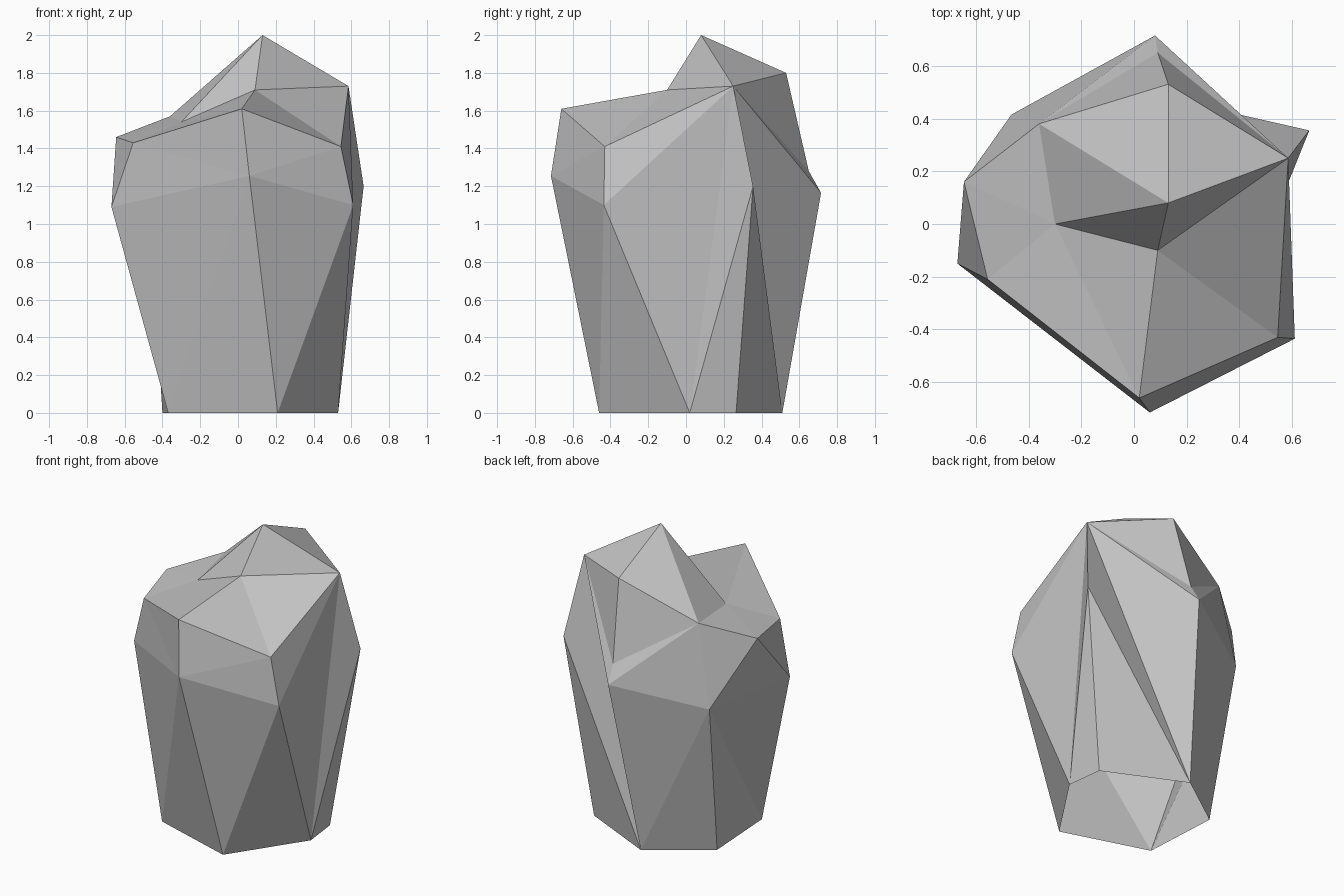
import bpy
import bmesh

cube = bpy.data.objects.get("Cube")
if cube:
    bpy.data.objects.remove(cube, do_unlink=True)

# Plain stone colour
stone = bpy.data.materials.new("stone_grey")
stone.use_nodes = True
grey = (0.55, 0.55, 0.55, 1)
stone.diffuse_color = grey
stone.node_tree.nodes["Principled BSDF"].inputs["Base Color"].default_value = grey

# Corners of the boulder, grouped by height
corners = {
    # peak and crown
    "peak": (.13, .08, 2), "notch": (-.30, 0, 1.54), "saddle": (.09, -.10, 1.71),
    "back_crest": (.13, .53, 1.8), "side_crest": (.585, .25, 1.73),
    "back_ledge": (-.36, .38, 1.57),
    # shoulder
    "front_tip": (.02, -.66, 1.61), "front_corner": (.545, -.43, 1.41),
    "west_front": (-.555, -.21, 1.43), "west_back": (-.645, .16, 1.46),
    "back_chip": (.09, .65, 1.28),
    # waist
    "front_waist": (.06, -.715, 1.255), "east_waist": (.61, -.435, 1.1),
    "spur": (.665, .355, 1.2), "back_waist": (.08, .715, 1.165),
    "back_west_waist": (-.465, .415, 1.03), "west_waist": (-.67, -.15, 1.09),
    # open foot
    "foot_front": (.21, -.46, 0), "foot_east": (.53, .02, 0),
    "foot_spur": (.5, .265, 0), "foot_back": (-.02, .51, 0),
    "foot_west": (-.4, .24, 0), "foot_west_front": (-.37, -.28, 0),
}

bm = bmesh.new()
point = {name: bm.verts.new(place) for name, place in corners.items()}


def facets(hub, path):
    """Fan flat triangles from one corner along a path of neighbours."""
    ring = [point[name] for name in path.split()]
    for a, b in zip(ring, ring[1:]):
        bm.faces.new((point[hub], a, b))


# Crown facets
facets("peak", "saddle notch back_ledge back_crest side_crest saddle")
facets("notch", "back_ledge west_back west_front front_tip saddle")
facets("back_chip", "side_crest back_crest back_ledge back_waist side_crest")
# Front and west facets
facets("front_corner", "saddle front_tip front_waist east_waist side_crest saddle")
facets("front_waist", "front_tip west_front west_waist foot_west_front foot_front east_waist")
facets("west_waist", "west_front west_back back_west_waist foot_west_front")
# Back and east facets
facets("back_west_waist", "west_back back_ledge back_waist foot_back foot_west foot_west_front")
facets("foot_back", "back_waist side_crest spur foot_spur")
facets("foot_east", "foot_front east_waist side_crest spur foot_spur")

bmesh.ops.recalc_face_normals(bm, faces=bm.faces)
mesh = bpy.data.meshes.new("boulder")
bm.to_mesh(mesh)
bm.free()
mesh.materials.append(stone)
boulder = bpy.data.objects.new("boulder", mesh)
bpy.context.collection.objects.link(boulder)
